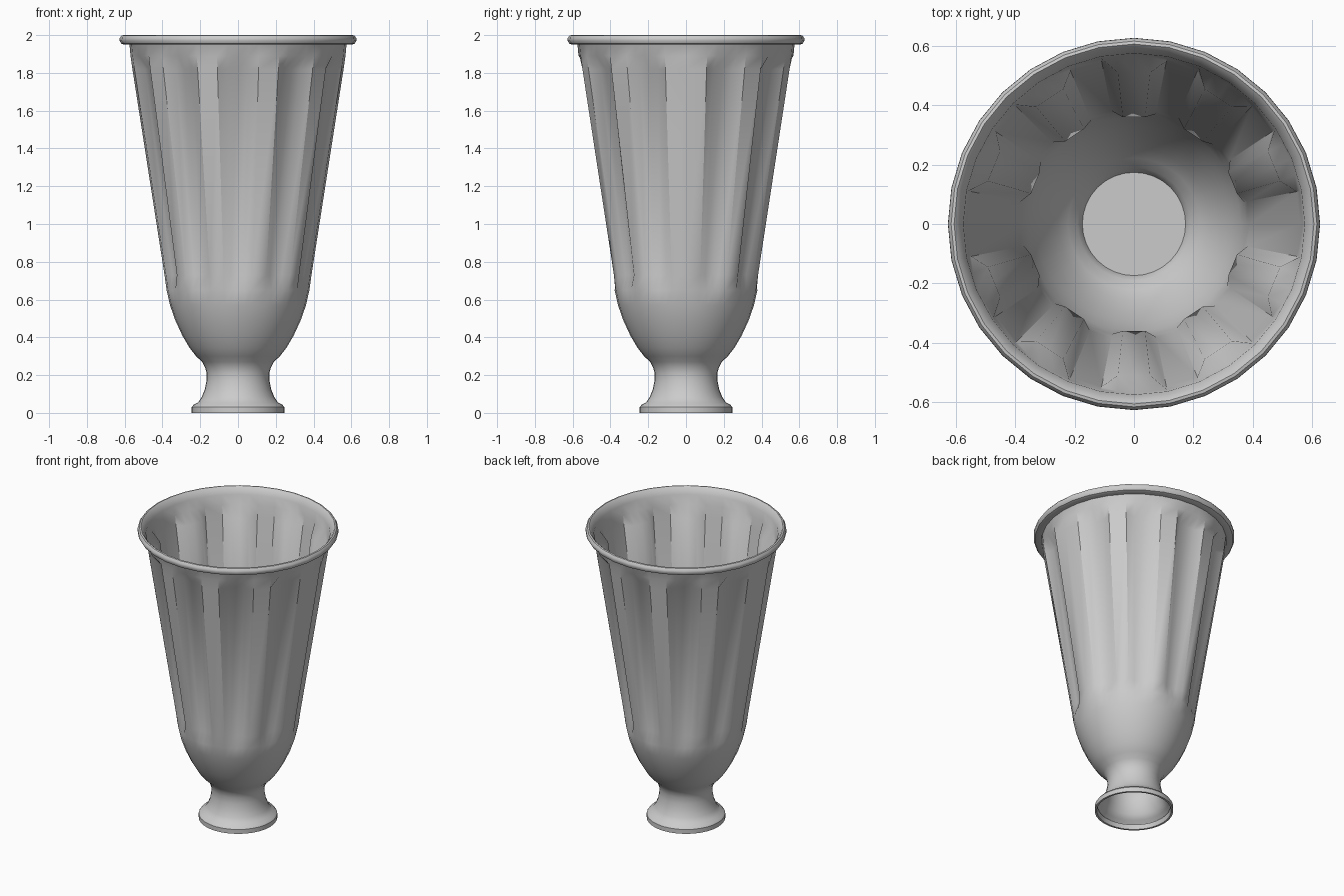
import bpy
import bmesh
import math
from mathutils import Vector

cube = bpy.data.objects.get("Cube")
if cube:
    bpy.data.objects.remove(cube, do_unlink=True)

STEPS = 32
PANELS = (2, 5, 8, 11, 14, 18, 21, 24, 27, 30)   # panel centres, in steps

stone = bpy.data.materials.new("plain grey")
stone.use_nodes = True
stone.diffuse_color = (0.6, 0.6, 0.6, 1)
bsdf = stone.node_tree.nodes["Principled BSDF"]
bsdf.inputs["Base Color"].default_value = (0.6, 0.6, 0.6, 1)
bsdf.inputs["Roughness"].default_value = 0.6


def ray(step):
    a = 2 * math.pi * step / STEPS
    return Vector((math.cos(a), math.sin(a), 0))


# Columns around the axis: (direction, centre direction of a sunken panel)
columns = []
for i in range(STEPS):
    centre = next((p for p in PANELS if abs(p - i) <= 1), None)
    if centre is None:
        columns.append((ray(i), None))
    elif i == centre:
        mid = ray(i)
        columns += [((mid + ray(i - 1)) / 2, mid), (mid, mid),
                    ((mid + ray(i + 1)) / 2, mid)]
    else:
        columns.append((ray(i), None))


def lathe(name, profile):
    """Each profile row is radius, height, distance of the sunken panels."""
    bm = bmesh.new()
    rings = []
    for r, z, flat in profile:
        ring = []
        for direction, mid in columns:
            p = direction * r
            if flat and mid is not None:
                p -= mid * (p.dot(mid) - flat)
            p.z = z
            ring.append(bm.verts.new(p))
        rings.append(ring)
    n = len(columns)
    for low, high in zip(rings, rings[1:]):
        for i in range(n):
            j = (i + 1) % n
            bm.faces.new((low[i], low[j], high[j], high[i]))
    return finish(name, bm)


def finish(name, bm):
    mesh = bpy.data.meshes.new(name)
    bm.to_mesh(mesh)
    bm.free()
    obj = bpy.data.objects.new(name, mesh)
    bpy.context.collection.objects.link(obj)
    mesh.materials.append(stone)
    bpy.ops.object.select_all(action="DESELECT")
    obj.select_set(True)
    bpy.context.view_layer.objects.active = obj
    bpy.ops.object.shade_smooth_by_angle(angle=math.radians(35))
    return obj


# Hollow foot, stem, fluted bowl and rolled rim in one thin shell
lathe("urn_shell", [
    (0.225, 0.03, 0), (0.232, 0.0, 0), (0.245, 0.0, 0), (0.245, 0.03, 0),
    (0.235, 0.043, 0), (0.212, 0.055, 0), (0.192, 0.085, 0),
    (0.176, 0.125, 0), (0.167, 0.17, 0), (0.166, 0.21, 0),
    (0.174, 0.24, 0), (0.19, 0.27, 0), (0.222, 0.30, 0),
    (0.257, 0.345, 0), (0.295, 0.41, 0), (0.332, 0.49, 0),
    (0.36, 0.57, 0), (0.378, 0.65, 0),
    (0.389, 0.73, 0.36), (0.559, 1.82, 0.51),
    (0.569, 1.89, 0), (0.575, 1.955, 0),
    (0.597, 1.992, 0), (0.606, 2.0, 0), (0.616, 1.998, 0),
    (0.626, 1.985, 0), (0.627, 1.97, 0), (0.618, 1.955, 0),
    (0.605, 1.95, 0), (0.576, 1.95, 0),
])

# Floor of the bowl, at the neck of the stem
bm = bmesh.new()
bmesh.ops.create_circle(bm, cap_ends=True, segments=STEPS, radius=0.174)
bmesh.ops.translate(bm, verts=bm.verts, vec=(0, 0, 0.24))
finish("bowl_floor", bm)
